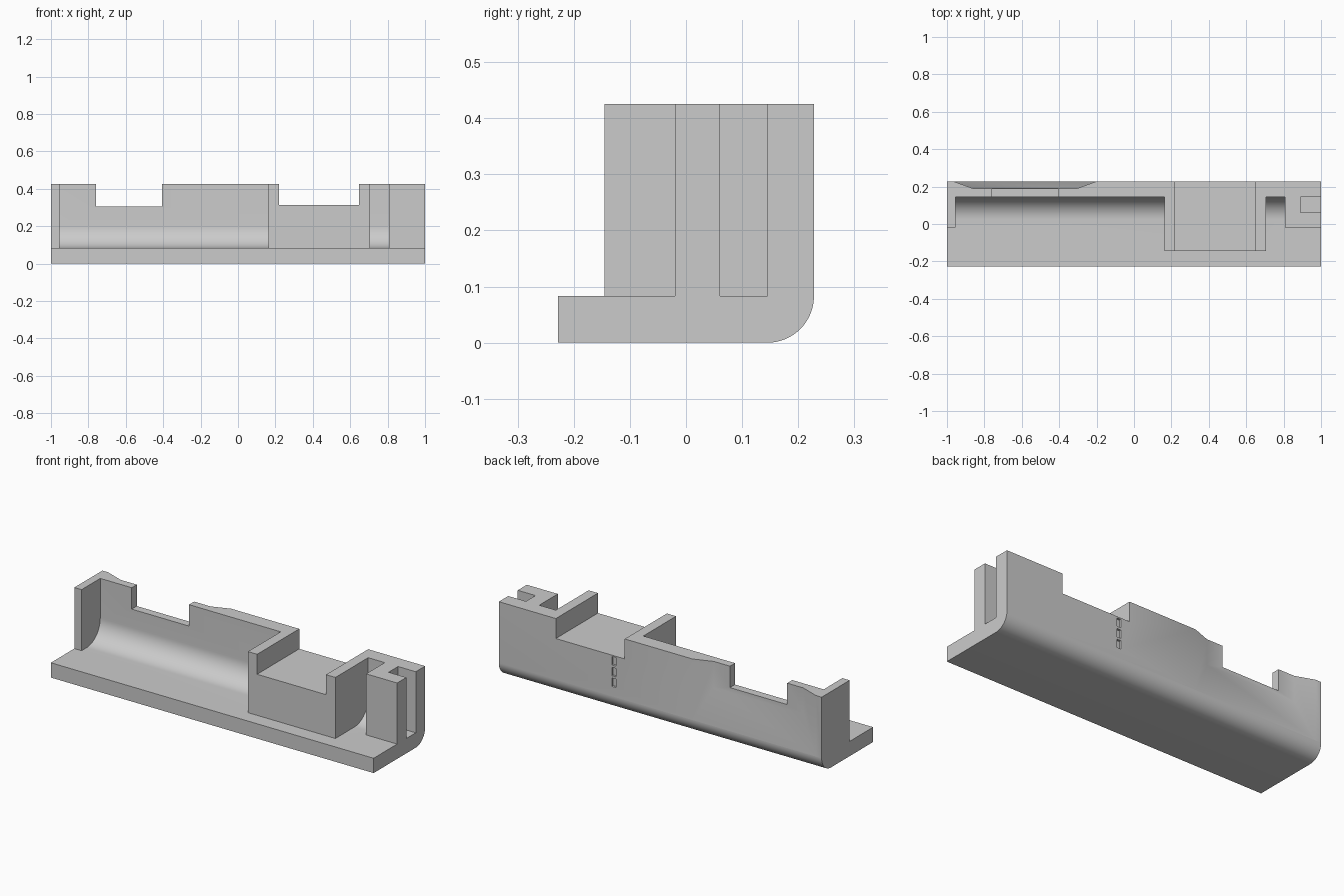
import bpy, bmesh, math

cube = bpy.data.objects.get("Cube")
if cube:
    bpy.data.objects.remove(cube, do_unlink=True)

grey = bpy.data.materials.new("plain_grey")
grey.use_nodes = True
COLOUR = (0.6, 0.6, 0.6, 1)
grey.diffuse_color = COLOUR
grey.node_tree.nodes["Principled BSDF"].inputs["Base Color"].default_value = COLOUR

FLOOR, TOP, BACK, INNER = 0.083, 0.425, 0.228, 0.145


def finish(name, bm):
    bmesh.ops.recalc_face_normals(bm, faces=bm.faces)
    mesh = bpy.data.meshes.new(name)
    bm.to_mesh(mesh)
    bm.free()
    mesh.materials.append(grey)
    obj = bpy.data.objects.new(name, mesh)
    bpy.context.collection.objects.link(obj)
    return obj


def loft(name, start, end):
    """Closed solid between two matching outlines."""
    bm = bmesh.new()
    a = [bm.verts.new(p) for p in start]
    b = [bm.verts.new(p) for p in end]
    bm.faces.new(a)
    bm.faces.new(b)
    for i in range(len(a)):
        j = (i + 1) % len(a)
        bm.faces.new((a[i], a[j], b[j], b[i]))
    return finish(name, bm)


def box(name, x0, x1, y0, y1, z0, z1):
    ring = [(x0, y0), (x1, y0), (x1, y1), (x0, y1)]
    return loft(name, [(x, y, z0) for x, y in ring], [(x, y, z1) for x, y in ring])


def arc(cy, cz, r, a0, a1, n=16):
    steps = [math.radians(a0 + (a1 - a0) * i / n) for i in range(n + 1)]
    return [(cy + r * math.cos(a), cz + r * math.sin(a)) for a in steps]


def combine(target, other, operation):
    mod = target.modifiers.new(operation.title(), 'BOOLEAN')
    mod.operation, mod.solver, mod.object = operation, 'EXACT', other
    bpy.context.view_layer.objects.active = target
    bpy.ops.object.modifier_apply(modifier=mod.name)
    bpy.data.objects.remove(other, do_unlink=True)


# L-shaped rail: rounded outer heel, filleted inner corner
R = 0.12
profile = [(-BACK, 0)] + arc(BACK - FLOOR, FLOOR, FLOOR, -90, 0)
profile += [(BACK, TOP), (INNER, TOP)]
profile += arc(INNER - R, FLOOR + R, R, 0, -90) + [(-BACK, FLOOR)]
rail = loft("bracket_rail", [(-1, y, z) for y, z in profile], [(1, y, z) for y, z in profile])

# Upright blocks on the shelf: end wall, saddle block, slotted end post
for name, x0, x1, y0 in (("end_wall", -1, -0.955, -0.02),
                         ("saddle_block", 0.163, 0.705, -0.145),
                         ("end_post", 0.808, 1, -0.02)):
    combine(rail, box(name, x0, x1, y0, 0.17, 0.05, TOP), 'UNION')

# Top notches and the open slot in the end post
combine(rail, box("left_notch", -0.76, -0.405, 0, 0.4, 0.305, 0.6), 'DIFFERENCE')
combine(rail, box("saddle_notch", 0.22, 0.647, -0.4, 0.4, 0.313, 0.6), 'DIFFERENCE')
combine(rail, box("post_slot", 0.89, 1.1, 0.061, INNER, FLOOR, 0.6), 'DIFFERENCE')

# Sloped recess in the back: wide at the surface, narrower inside
DEPTH, RUN, RISE = 0.038, 0.105, 0.197


def recess_ring(t):
    y, z = BACK - DEPTH * t, FLOOR + RISE * t
    x0, x1 = -0.965 + RUN * t, -0.2 - RUN * t
    return [(x0, y, z), (x1, y, z), (x1, y, 0.6), (x0, y, 0.6)]


combine(rail, loft("back_recess", recess_ring(-0.02), recess_ring(1)), 'DIFFERENCE')

# Three small slits in a column on the back
for i in range(3):
    z = 0.138 + 0.06 * i
    combine(rail, box("slit", 0.275, 0.3, BACK - 0.012, 0.3, z, z + 0.047), 'DIFFERENCE')

bpy.ops.object.select_all(action='DESELECT')
rail.select_set(True)
bpy.context.view_layer.objects.active = rail
bpy.ops.object.shade_smooth_by_angle(angle=math.radians(20))
